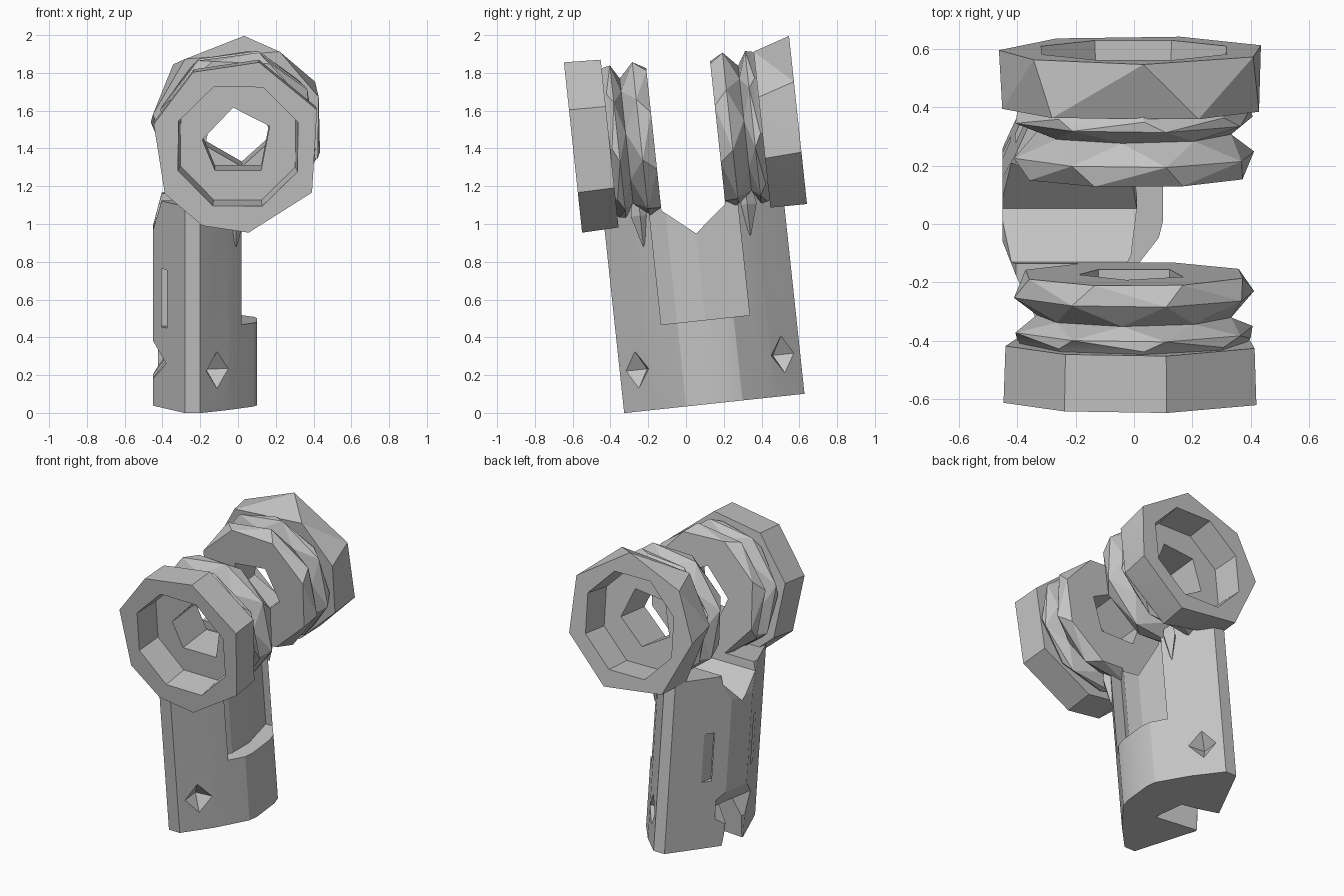
import bpy, bmesh
from math import sin, cos, radians
from mathutils import Matrix, Vector

old = bpy.data.objects.get("Cube")
if old:
    bpy.data.objects.remove(old, do_unlink=True)

grey = bpy.data.materials.new("plain_grey")
grey.use_nodes = True
grey.diffuse_color = (0.55, 0.55, 0.55, 1)
grey.node_tree.nodes["Principled BSDF"].inputs["Base Color"].default_value = (0.55, 0.55, 0.55, 1)

# Whole bracket leans slightly towards the front
LEAN = Matrix.Translation((0, 0.15, 0.05)) @ Matrix.Rotation(radians(6.1), 4, 'X')
AXLE_Z = 1.432


def loft(name, loops, triangulate=False):
    """Skin a list of equally long point loops and cap both ends."""
    bm = bmesh.new()
    rows = [[bm.verts.new(p) for p in loop] for loop in loops]
    n = len(rows[0])
    for a, b in zip(rows, rows[1:]):
        for i in range(n):
            j = (i + 1) % n
            if triangulate:
                bm.faces.new((a[i], a[j], b[i]))
                bm.faces.new((a[j], b[j], b[i]))
            else:
                bm.faces.new((a[i], a[j], b[j], b[i]))
    bm.faces.new(rows[0][::-1])
    bm.faces.new(rows[-1])
    bmesh.ops.recalc_face_normals(bm, faces=bm.faces)
    mesh = bpy.data.meshes.new(name)
    bm.to_mesh(mesh)
    bm.free()
    mesh.materials.append(grey)
    ob = bpy.data.objects.new(name, mesh)
    bpy.context.collection.objects.link(ob)
    return ob


def cut(ob, *cutters):
    """Subtract cutters, bake the result and remove the cutters."""
    for c in cutters:
        c.hide_render = True
        mod = ob.modifiers.new("cut", 'BOOLEAN')
        mod.operation = 'DIFFERENCE'
        mod.solver = 'EXACT'
        mod.object = c
    bpy.context.view_layer.update()
    deps = bpy.context.evaluated_depsgraph_get()
    baked = bpy.data.meshes.new_from_object(ob.evaluated_get(deps))
    ob.modifiers.clear()
    ob.data = baked
    for c in cutters:
        bpy.data.objects.remove(c, do_unlink=True)


def around(y, r, angles):
    """Polygon around the axle at depth y."""
    return [(r * cos(radians(a)), y, AXLE_Z + r * sin(radians(a))) for a in angles]


def level(z, pts):
    return [(x, y, z) for x, y in pts]


def even(n, start):
    return [start + 360 * i / n for i in range(n)]


def along_y(name, profile, y_range):
    """Prism along y from an (x, z) profile."""
    return loft(name, [[(x, y, z) for x, z in profile] for y in y_range])


def pit(centre, normal, width, height, depth):
    """Four sided pointed pit cutter."""
    c, n = Vector(centre), Vector(normal).normalized()
    side = n.cross(Vector((0, 0, 1)))
    up = Vector((0, 0, 1))
    ring = [side * width, up * height, -side * width, -up * height]
    outer = [c + n * depth + 2 * p for p in ring]
    inner = [c - n * depth + 0.02 * p for p in ring]
    return loft("pit_cutter", [outer, inner])


parts = []

# Stem: rounded upright with its open side facing -x
half = [(-0.45, -0.11), (-0.28, -0.48), (-0.2, -0.48), (-0.05, -0.325), (0.085, -0.15), (0.1, -0.09)]
section = half + [(x, -y) for x, y in reversed(half)]
stem = loft("stem", [level(0, section), level(1.1, section)])

# V saddle between the two arms
saddle_profile = [(0, 0.905), (0.17, 1.045), (0.17, 1.5), (-0.17, 1.5), (-0.17, 1.045)]
saddle = loft("saddle_cutter", [[(x, y, z) for y, z in saddle_profile] for x in (-1, 1)])

# Faceted recess above the step on the +x side
recess = [(-0.06, -0.235), (-0.01, -0.15), (0.01, 0), (-0.03, 0.235), (0.5, 0.235), (0.5, -0.235)]
step = loft("step_cutter", [level(0.445, recess), level(2, recess)])

# Slanted shave on the -x edge under the wheels
shave = along_y("shave_cutter", [(-0.46, 0.9), (-0.39, 1.15), (-0.7, 1.15)], (-0.6, 0.6))

# Slot in the foot with a broken bite above it
slot = loft("slot_cutter", [
    level(-0.1, [(-0.65, -0.09), (-0.12, -0.15), (-0.175, 0.065), (-0.65, 0.19)]),
    level(0.24, [(-0.65, -0.05), (-0.24, -0.08), (-0.26, 0.05), (-0.65, 0.12)])])
bite = along_y("bite_cutter", [(-0.46, 0.13), (-0.38, 0.24), (-0.46, 0.36)], (-0.28, 0.17))

cutters = [saddle, step, shave, slot, bite]
for s in (-1, 1):
    # Diamond pits and narrow slits on both flanks
    cutters.append(pit((-0.11, s * 0.39, 0.22), (0.74, s * 0.67, 0), 0.085, 0.1, 0.08))
    slit = [(-0.405, s * 0.17), (-0.375, s * 0.17), (-0.375, s * 0.4), (-0.405, s * 0.4)]
    cutters.append(loft("slit_cutter", [level(0.43, slit), level(0.74, slit)]))
cut(stem, *cutters)
parts.append(stem)

# Wheel sets at both ends of the axle: inner and outer rim corners, then hole corners
front_rim = [25, 76, 121, 165, 213, 246, 277, 328]
wheels = {
    -1: ("front", front_rim, front_rim, [98, 28, -50, -130, 175]),
    1: ("back", [20, 61, 128, 172, 228, 288, 338], [28, 86, 138, 180, 235, 290, 340], even(5, -84)),
}
for s, (label, inner_rim, outer_rim, hole) in wheels.items():
    # Hub: thin disc, pinched waist and second disc with faceted sides
    steps = [(0.17, 0.395, 20), (0.24, 0.425, 30), (0.315, 0.335, 52),
             (0.36, 0.42, 75), (0.395, 0.40, 85), (0.42, 0.38, 85)]
    hub = loft(label + "_hub", [around(s * y, r, even(8, a)) for y, r, a in steps], True)
    cut(hub, loft("hole_cutter", [around(s * y, 0.19, hole) for y in (0.1, 0.5)]))

    # Heavy outer rim with a dished opening
    rim = loft(label + "_rim", [around(s * 0.405, 0.455, inner_rim), around(s * 0.6, 0.462, outer_rim)],
               inner_rim != outer_rim)
    cut(rim, loft("dish_cutter", [around(s * y, r, even(8, 22)) for y, r in ((0.3, 0.32), (0.7, 0.35))]))

    # Small pointed spur hanging under the hub
    spur = loft(label + "_spur", [
        level(z, [(-0.01 + r * dx, s * 0.285 + r * dy) for dx, dy in ((1, 0), (0, 1), (-1, 0), (0, -1))])
        for z, r in ((1.2, 0.02), (1.03, 0.05), (0.865, 0.003))])
    parts += [hub, rim, spur]

for ob in parts:
    ob.data.transform(LEAN)
    bpy.ops.object.select_all(action='DESELECT')
    ob.select_set(True)
    bpy.context.view_layer.objects.active = ob
    bpy.ops.object.shade_smooth_by_angle(angle=radians(15))
